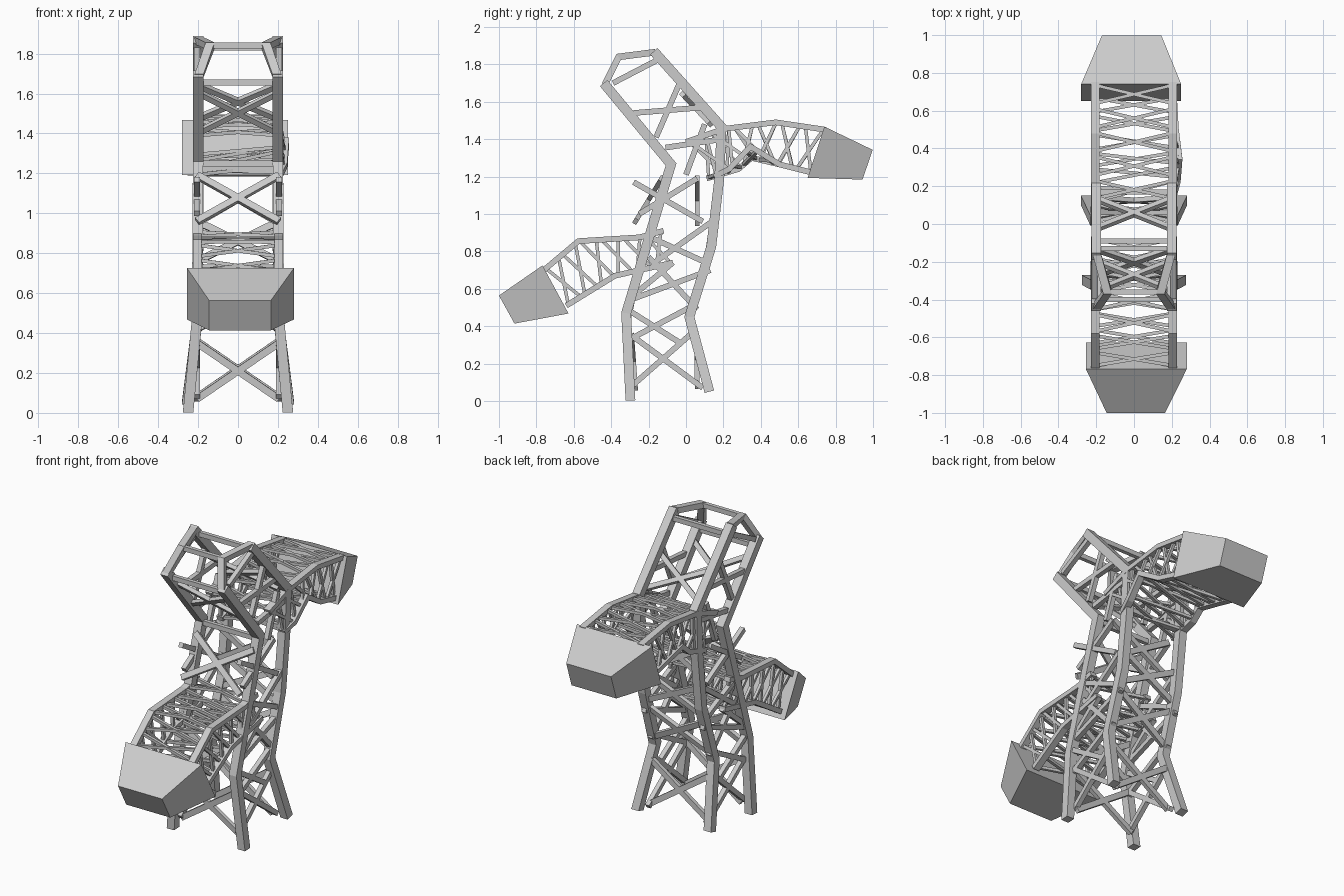
import bpy, bmesh
from mathutils import Vector as V

if "Cube" in bpy.data.objects:
    bpy.data.objects.remove(bpy.data.objects["Cube"])


def finish(bm, name):
    bmesh.ops.recalc_face_normals(bm, faces=bm.faces)
    me = bpy.data.meshes.new(name)
    bm.to_mesh(me)
    bm.free()
    ob = bpy.data.objects.new(name, me)
    bpy.context.collection.objects.link(ob)
    return ob


def skin(bm, rings):
    vs = [[bm.verts.new(p) for p in r] for r in rings]
    for a, b in zip(vs, vs[1:]):
        for i in range(4):
            j = (i + 1) % 4
            bm.faces.new((a[i], a[j], b[j], b[i]))
    bm.faces.new(vs[0][::-1])
    bm.faces.new(vs[-1])


def sweep(bm, pts, w, t):
    """Mitred rectangular rail following a path that lies mostly in the yz plane."""
    pts = [V(p) for p in pts]
    rings = []
    for i, p in enumerate(pts):
        dirs = []
        if i > 0:
            dirs.append(p - pts[i - 1])
        if i < len(pts) - 1:
            dirs.append(pts[i + 1] - p)
        dirs = [V((0, d.y, d.z)).normalized() for d in dirs]
        tan = sum(dirs, V()).normalized()
        n = V((0, -tan.z, tan.y)) * (t / 2 / max(0.5, tan.dot(dirs[0])))
        x = V((w / 2, 0, 0))
        rings.append([p + n + x, p + n - x, p - n - x, p - n + x])
    skin(bm, rings)


def bar(bm, a, b, w, t, up):
    """Straight bar: w lies in the panel, t along the panel normal."""
    a, b = V(a), V(b)
    s = (b - a).cross(V(up)).normalized()
    u = s.cross(b - a).normalized() * t / 2
    s *= w / 2
    skin(bm, [[p + s + u, p - s + u, p - s - u, p + s - u] for p in (a, b)])


def cross(bm, lo, hi, hw, w=0.035, t=0.025):
    """X brace across x between two (y, z) levels."""
    up = V((0, -(hi[1] - lo[1]), hi[0] - lo[0]))
    for s in (1, -1):
        bar(bm, (-s * hw, *lo), (s * hw, *hi), w, t, up)


def along(path, f):
    """Point at fraction f of a path's length."""
    path = [V(p) for p in path]
    left = f * sum((b - a).length for a, b in zip(path, path[1:]))
    for a, b in zip(path, path[1:]):
        d = (b - a).length
        if left <= d + 1e-6:
            return a.lerp(b, left / d)
        left -= d
    return path[-1]


# Tower legs, continuing up as the leaning head rails
front_path = [(.25, -.297, .003), (.205, -.32, .47), (.2, -.08, 1.265), (.2, -.44, 1.70)]
back_path = [(.255, .125, .05), (.205, .018, .45), (.2, .135, .825), (.2, .178, 1.19),
             (.2, .19, 1.465), (.2, -.172, 1.87)]
bracket_path = [(.195, -.435, 1.69), (.14, -.36, 1.84), (.195, -.165, 1.865)]
for name, path, w, t in (("front_legs", front_path, .052, .052),
                         ("back_legs", back_path, .052, .052),
                         ("head_brackets", bracket_path, .045, .035)):
    bm = bmesh.new()
    for s in (1, -1):
        sweep(bm, [(s * x, y, z) for x, y, z in path], w, t)
    finish(bm, name)

# Diagonal bars on the two sides of the tower (y1, z1, y2, z2)
side_bars = [
    (-.29, .35, .09, .07), (-.29, .08, .04, .37), (-.33, .50, -.03, .31), (-.30, .33, .02, .50),
    (-.30, .54, .13, .70), (-.30, .55, -.07, .74), (-.20, .77, .06, .49), (-.20, .88, .13, .73),
    (-.17, .74, .14, .96), (-.28, 1.17, .09, .96), (-.25, 1.0, .06, 1.19),
    (0, 1.21, .1, 1.48), (-.11, 1.355, .19, 1.40), (-.16, 1.41, -.03, 1.71),
    (-.28, 1.54, .09, 1.57), (-.39, 1.70, -.14, 1.83)]
bm = bmesh.new()
for s in (1, -1):
    for y1, z1, y2, z2 in side_bars:
        bar(bm, (s * .205, y1, z1), (s * .205, y2, z2), .03, .03, (1, 0, 0))
finish(bm, "side_braces")

# X braces across the front and back of the tower
bm = bmesh.new()
for lo, hi in (((-.27, .07), (-.29, .35)), ((.06, .08), (.055, .36)),
               ((-.31, .42), (-.26, .66)), ((.04, .50), (.10, .72)),
               ((.11, .76), (.14, .96)), ((-.27, .96), (-.13, 1.19)),
               ((.06, .95), (.06, 1.19))):
    cross(bm, lo, hi, .205)
finish(bm, "tower_cross_braces")

# Head: X braces and level ties
bm = bmesh.new()
cross(bm, (-.20, 1.41), (-.35, 1.60), .19, .03)
cross(bm, (.13, 1.48), (-.02, 1.64), .19, .03)
for y, z, hw in ((-.36, 1.84, .14), (-.13, 1.83, .19), (-.40, 1.655, .19),
                 (-.09, 1.25, .19), (.17, 1.22, .19)):
    bar(bm, (-hw, y, z), (hw, y, z), .03, .025, (0, 1, 0))
finish(bm, "head_ties")


# Arms: chords, thin lattice and a solid tapered bucket
def arm(name, top, low_right, low_left, n):
    bm = bmesh.new()
    for s, low in ((1, low_right), (-1, low_left)):
        sweep(bm, [(s * .205, y, z) for y, z in top], .043, .03)
        sweep(bm, [(s * x, y, z) for x, y, z in low], .043, .03)
    finish(bm, name + "_chords")

    bm = bmesh.new()
    top3 = {s: [(s * .205, y, z) for y, z in top] for s in (1, -1)}
    low3 = {s: [(s * x, y, z) for x, y, z in l] for s, l in ((1, low_right), (-1, low_left))}
    for i in range(n):
        f, g = i / n + .02, (i + 1) / n - .02
        for s in (1, -1):
            ta, tb = along(top3[s], f), along(top3[s], g)
            la, lb = along(low3[s], f), along(low3[s], g)
            bar(bm, ta, lb, .018, .018, (1, 0, 0))
            bar(bm, la, tb, .018, .018, (1, 0, 0))
            bar(bm, ta, along(top3[-s], g), .018, .018, (0, 0, 1))
            bar(bm, la, along(low3[-s], g), .018, .018, (0, 0, 1))
    finish(bm, name + "_lattice")


def bucket(name, big_x, small_x, big, small):
    bm = bmesh.new()
    skin(bm, [[(xs[0], *e[0]), (xs[1], *e[0]), (xs[1], *e[1]), (xs[0], *e[1])]
              for xs, e in ((big_x, big), (small_x, small))])
    finish(bm, name)


arm("upper_arm", [(0, 1.385), (.2, 1.455), (.48, 1.49), (.75, 1.45)],
    [(.205, .15, 1.20), (.225, .23, 1.24), (.235, .345, 1.36), (.215, .5, 1.265), (.205, .68, 1.22)],
    [(.205, .11, 1.19), (.205, .28, 1.24), (.205, .35, 1.30), (.205, .5, 1.265), (.205, .68, 1.22)], 6)
bucket("upper_bucket", (-.28, .25), (-.17, .145),
       ((.74, 1.467), (.65, 1.193)), ((.998, 1.343), (.944, 1.184)))

low = [(.205, -.07, .74), (.205, -.38, .67), (.205, -.64, .51)]
arm("lower_arm", [(-.12, .91), (-.25, .875), (-.575, .855), (-.76, .70)], low, low, 6)
bucket("lower_bucket", (-.255, .28), (-.145, .165),
       ((-.767, .725), (-.628, .468)), ((-1.0, .564), (-.917, .414)))
